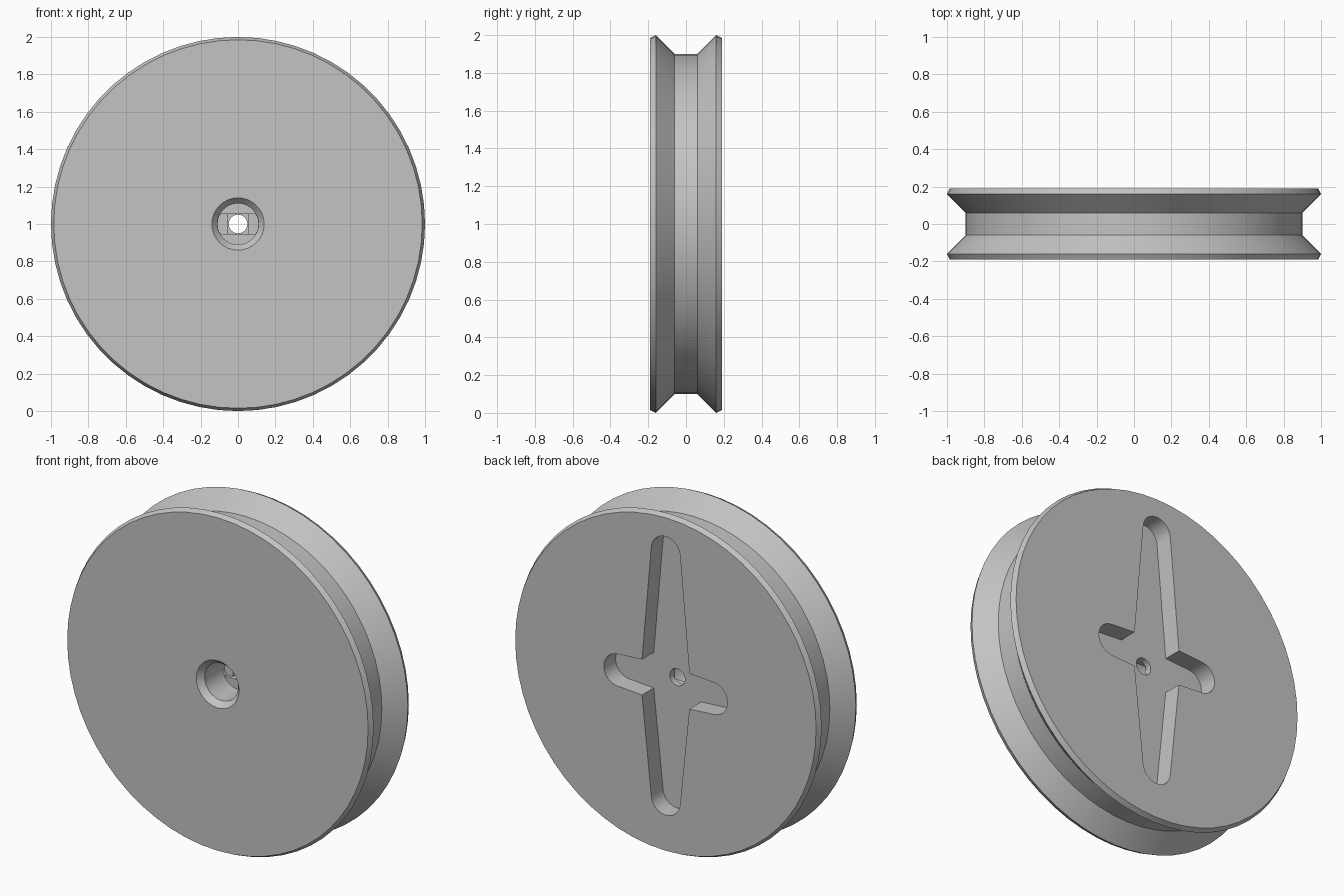
import bpy
import bmesh
from math import cos, sin, pi, radians

AXLE_Z = 1.0

cube = bpy.data.objects.get("Cube")
if cube:
    bpy.data.objects.remove(cube, do_unlink=True)

grey = bpy.data.materials.new("plain_grey")
grey.use_nodes = True
colour = (0.55, 0.55, 0.55, 1)
grey.diffuse_color = colour
grey.node_tree.nodes["Principled BSDF"].inputs["Base Color"].default_value = colour


def arc(radius, cx=0, cz=0, start=0, sweep=360, steps=32):
    """Points on an arc; a full turn leaves out the repeated end point."""
    last = steps if sweep == 360 else steps - 1
    angles = [radians(start + sweep * i / last) for i in range(steps)]
    return [(cx + radius * cos(a), cz + radius * sin(a)) for a in angles]


def loft(name, sections):
    """Closed solid through (y, outline) sections along the axle."""
    bm = bmesh.new()
    rings = [[bm.verts.new((x, y, z + AXLE_Z)) for x, z in outline]
             for y, outline in sections]
    for a, b in zip(rings, rings[1:]):
        for i in range(len(a)):
            j = (i + 1) % len(a)
            bm.faces.new((a[i], a[j], b[j], b[i]))
    bm.faces.new(rings[0])
    bm.faces.new(rings[-1])
    bmesh.ops.recalc_face_normals(bm, faces=bm.faces)
    mesh = bpy.data.meshes.new(name)
    bm.to_mesh(mesh)
    bm.free()
    mesh.materials.append(grey)
    obj = bpy.data.objects.new(name, mesh)
    bpy.context.collection.objects.link(obj)
    return obj


# Wheel with a flared groove around the rim
profile = [(-0.19, 0.985), (-0.16, 1), (-0.06, 0.9),
           (0.06, 0.9), (0.16, 1), (0.19, 0.985)]
wheel = loft("pulley_wheel", [(y, arc(r, steps=60)) for y, r in profile])

# Cross-shaped pocket in the back: tapered arms with round ends
TIP, CORNER_X, CORNER_Z = 0.095, 0.155, 0.105
arms = [(0.31, 0), (0, 0.78), (-0.31, 0), (0, -0.68)]
corners = [(1, 1), (-1, 1), (-1, -1), (1, -1)]
cross = []
for k, (cx, cz) in enumerate(arms):
    cross += arc(TIP, cx, cz, start=90 * k - 90, sweep=180, steps=13)
    sx, sz = corners[k]
    cross.append((sx * CORNER_X, sz * CORNER_Z))

# Front bore: countersink, straight bore, slot, square, through hole
half = 0.053
slot = [(x, max(-half, min(half, z))) for x, z in arc(0.109)]
square = [(-half, -half), (half, -half), (half, half), (-half, half)]
cutters = [
    loft("pocket_cutter", [(0.08, cross), (0.3, cross)]),
    loft("bore_cutter", [(-0.3, arc(0.14)), (-0.19, arc(0.14)),
                         (-0.155, arc(0.11)), (0.01, arc(0.11))]),
    loft("slot_cutter", [(-0.05, slot), (0.028, slot)]),
    loft("square_cutter", [(-0.04, square), (0.045, square)]),
    loft("hole_cutter", [(-0.03, arc(0.05)), (0.15, arc(0.05))]),
]

bpy.ops.object.select_all(action="DESELECT")
wheel.select_set(True)
bpy.context.view_layer.objects.active = wheel
for cutter in cutters:
    cutter.hide_render = True
    mod = wheel.modifiers.new(cutter.name, "BOOLEAN")
    mod.operation = "DIFFERENCE"
    mod.solver = "EXACT"
    mod.object = cutter
    bpy.ops.object.modifier_apply(modifier=mod.name)
    bpy.data.objects.remove(cutter, do_unlink=True)

bpy.ops.object.shade_smooth_by_angle(angle=radians(25))
